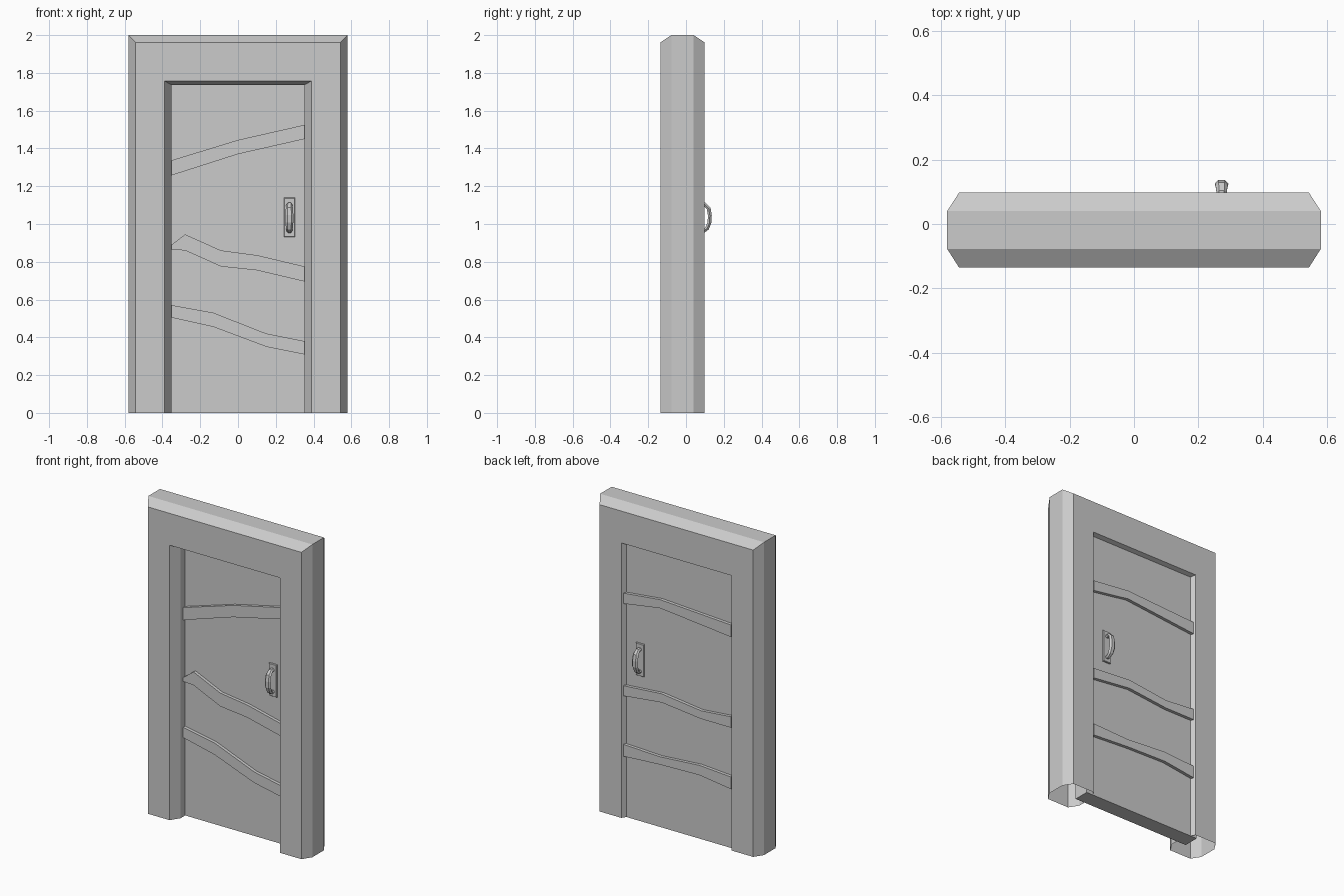
import bpy, bmesh, math
from mathutils import Vector

if "Cube" in bpy.data.objects:
    bpy.data.objects.remove(bpy.data.objects["Cube"])


def make_object(name, bm):
    bmesh.ops.recalc_face_normals(bm, faces=bm.faces[:])
    mesh = bpy.data.meshes.new(name)
    bm.to_mesh(mesh)
    bm.free()
    ob = bpy.data.objects.new(name, mesh)
    bpy.context.collection.objects.link(ob)
    return ob


def loft(name, rings, caps):
    """Skin closed rings of equal length into a tube."""
    bm = bmesh.new()
    vs = [[bm.verts.new(p) for p in r] for r in rings]
    n = len(vs[0])
    for a, b in zip(vs, vs[1:]):
        for i in range(n):
            j = (i + 1) % n
            bm.faces.new((a[i], a[j], b[j], b[i]))
    if caps:
        bm.faces.new(vs[0])
        bm.faces.new(vs[-1])
    return make_object(name, bm)


def slab(name, outline, y0, y1):
    """Prism from an (x, z) outline between two depths."""
    return loft(name, [[(x, y, z) for x, z in outline] for y in (y0, y1)], True)


# Door frame: chamfered section mitred round three sides, open at the floor
F0, F1, B1, B0 = -0.135, -0.077, 0.04, 0.097
section = [(0.58, 2.0, F1), (0.58, 2.0, B1), (0.543, 1.962, B0), (0.39, 1.758, B0),
           (0.353, 1.737, B1), (0.353, 1.737, F1), (0.39, 1.758, F0), (0.543, 1.962, F0)]
loft("door_frame", [[(sx * x, y, z * top) for x, z, y in section]
                    for sx, top in ((1, 0), (1, 1), (-1, 1), (-1, 0))], False)

# Door leaf, tucked slightly into the frame
DF, DB = -0.03, 0.07
W, H = 0.42, 1.79
slab("door_panel", [(-W, 0), (W, 0), (W, H), (-W, H)], DF, DB)

# Crooked raised straps: (x, bottom z, top z) at each bend
front_straps = [
    [(-0.375, 1.25, 1.33), (0.0, 1.37, 1.445), (0.375, 1.455, 1.53)],
    [(-0.365, 0.865, 0.88), (-0.28, 0.86, 0.945), (-0.09, 0.775, 0.86),
     (0.1, 0.755, 0.835), (0.375, 0.69, 0.77)],
    [(-0.375, 0.51, 0.575), (-0.13, 0.455, 0.53), (0.15, 0.35, 0.42), (0.375, 0.305, 0.375)],
]
back_straps = [
    [(-0.38, 1.36, 1.437), (0.12, 1.41, 1.465), (0.38, 1.37, 1.437)],
    [(-0.38, 0.78, 0.85), (-0.17, 0.78, 0.832), (0.11, 0.81, 0.866), (0.38, 0.78, 0.845)],
    [(-0.38, 0.387, 0.465), (-0.16, 0.417, 0.48), (0.12, 0.41, 0.46), (0.38, 0.394, 0.47)],
]
for side, straps, y0, y1 in (("front", front_straps, DF - 0.02, DF + 0.01),
                             ("back", back_straps, DB - 0.01, DB + 0.02)):
    for i, pts in enumerate(straps):
        outline = [(x, b) for x, b, t in pts] + [(x, t) for x, b, t in reversed(pts)]
        slab(f"{side}_strap_{i + 1}", outline, y0, y1)

# Handles on both faces: back plate plus a curved six-sided grip
HX, HZ = 0.272, 1.035
path = [(0.0, 0.068), (0.03, 0.068), (0.05, 0.048), (0.056, 0.012),
        (0.055, -0.025), (0.042, -0.058), (0.022, -0.072), (0.0, -0.072)]
radii = [0.014, 0.016, 0.019, 0.021, 0.021, 0.018, 0.015, 0.014]
for side, face, d in (("front", DF, -1), ("back", DB, 1)):
    plate = []
    for off, w, h in ((-0.005, 0.029, 0.104), (0.006, 0.029, 0.104), (0.01, 0.026, 0.101)):
        plate.append([(HX + sx * w, face + d * off, HZ + sz * h)
                      for sx, sz in ((-1, -1), (1, -1), (1, 1), (-1, 1))])
    loft(f"{side}_handle_plate", plate, True)

    rings = []
    for k, (off, z) in enumerate(path):
        a, b = Vector(path[max(k - 1, 0)]), Vector(path[min(k + 1, len(path) - 1)])
        t = (b - a).normalized()
        nrm = Vector((-t.y, t.x))
        ring = []
        for i in range(6):
            ang = math.tau * i / 6
            c, s = math.cos(ang) * radii[k], math.sin(ang) * 0.012
            ring.append((HX + c, face + d * (off + nrm.x * s), HZ + z + nrm.y * s))
        rings.append(ring)
    loft(f"{side}_handle_grip", rings, True)
